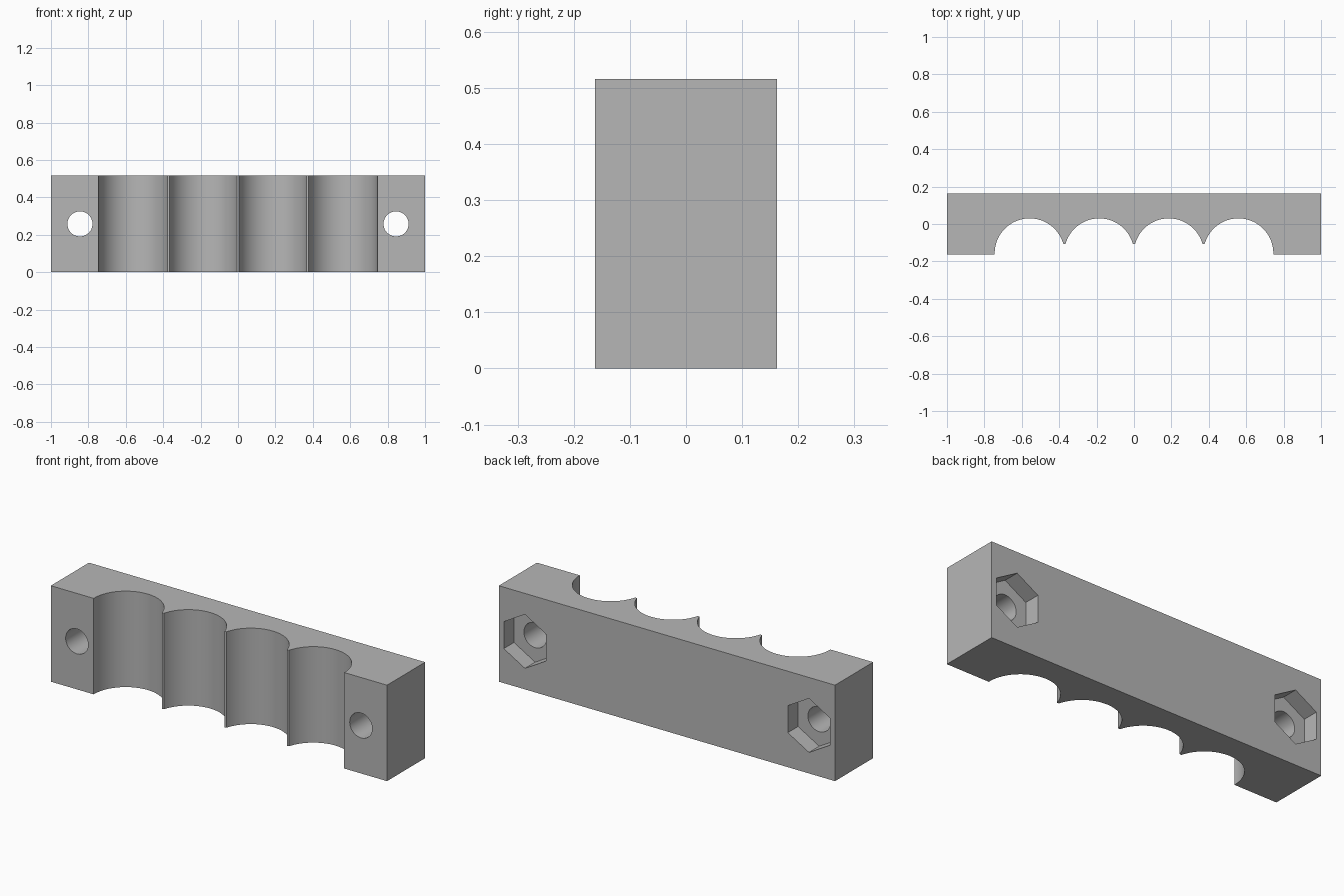
import bpy
import bmesh
from math import sin, cos, pi, asin
from mathutils import Vector

if "Cube" in bpy.data.objects:
    bpy.data.objects.remove(bpy.data.objects["Cube"])

HALF_DEPTH, HEIGHT = 0.162, 0.516
PITCH, RADIUS, AXIS_Y = 0.372, 0.187, -0.157   # groove layout
RIB_Y = -0.107                                 # front of the ribs between grooves
BOLT_X, BOLT_Z = 0.845, HEIGHT / 2

grey = bpy.data.materials.new("plain grey")
grey.use_nodes = True
grey.diffuse_color = (0.47, 0.47, 0.47, 1)
grey.node_tree.nodes["Principled BSDF"].inputs["Base Color"].default_value = grey.diffuse_color


def prism(name, points, direction):
    """Extrude a closed outline along a direction."""
    bm = bmesh.new()
    face = bm.faces.new([bm.verts.new(p) for p in points])
    result = bmesh.ops.extrude_face_region(bm, geom=[face], use_keep_orig=True)
    moved = [v for v in result["geom"] if isinstance(v, bmesh.types.BMVert)]
    bmesh.ops.translate(bm, verts=moved, vec=Vector(direction))
    bmesh.ops.recalc_face_normals(bm, faces=bm.faces)
    mesh = bpy.data.meshes.new(name)
    bm.to_mesh(mesh)
    bm.free()
    mesh.materials.append(grey)
    obj = bpy.data.objects.new(name, mesh)
    bpy.context.collection.objects.link(obj)
    return obj


def ring(x, y, radius, sides):
    """Upright polygon facing y, with a corner at the top."""
    return [(x + radius * sin(2 * pi * i / sides), y,
             BOLT_Z + radius * cos(2 * pi * i / sides)) for i in range(sides)]


# Block outline with four round grooves in the front
outline = [(-1, HALF_DEPTH, 0), (-1, -HALF_DEPTH, 0),
           (-1.5 * PITCH - RADIUS, -HALF_DEPTH, 0)]
rib_angle = asin((RIB_Y - AXIS_Y) / RADIUS)
STEPS = 40
for g in range(4):
    centre = (g - 1.5) * PITCH
    start = pi if g == 0 else pi - rib_angle
    end = 0 if g == 3 else rib_angle
    for i in range(STEPS + 1):
        a = start + (end - start) * i / STEPS
        outline.append((centre + RADIUS * cos(a), AXIS_Y + RADIUS * sin(a), 0))
outline += [(1.5 * PITCH + RADIUS, -HALF_DEPTH, 0),
            (1, -HALF_DEPTH, 0), (1, HALF_DEPTH, 0)]
block = prism("grooved_clamp_block", outline, (0, 0, HEIGHT))

# Bolt holes right through, with hexagonal nut pockets in the back
cutters = []
for side, s in (("left", 1), ("right", -1)):
    cutters.append(prism(side + "_bolt_hole_cutter",
                         ring(s * BOLT_X, -0.3, 0.067, 48), (0, 0.6, 0)))
    cutters.append(prism(side + "_nut_pocket_cutter",
                         ring(s * BOLT_X, 0.075, 0.145, 6), (0, 0.2, 0)))

bpy.ops.object.select_all(action="DESELECT")
block.select_set(True)
bpy.context.view_layer.objects.active = block
for cutter in cutters:
    cutter.hide_render = True
    mod = block.modifiers.new(cutter.name, "BOOLEAN")
    mod.operation = "DIFFERENCE"
    mod.solver = "EXACT"
    mod.object = cutter
    bpy.ops.object.modifier_apply(modifier=mod.name)
    bpy.data.objects.remove(cutter)

bpy.ops.object.shade_smooth_by_angle(angle=pi / 6)
